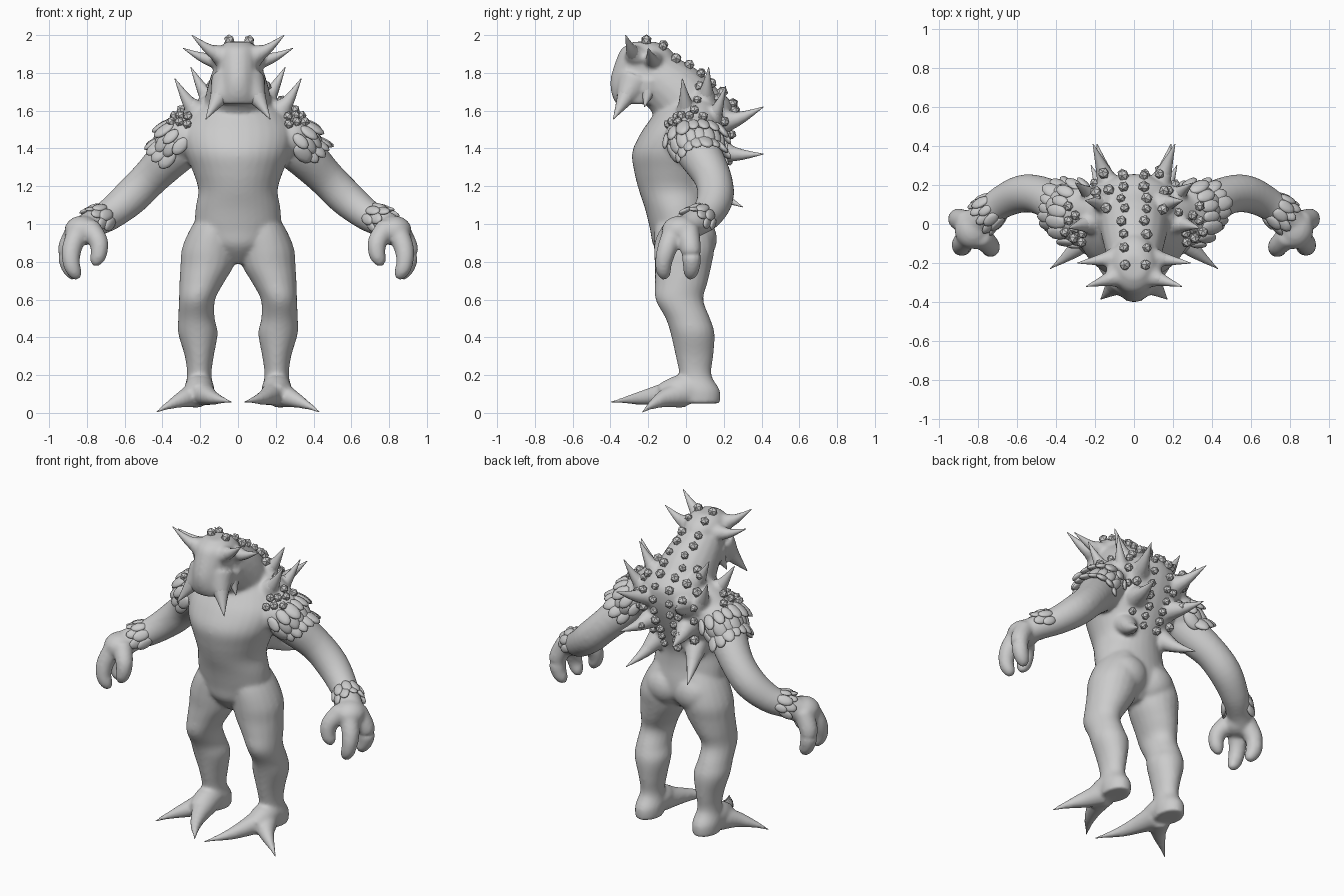
import bpy, bmesh, math, random
from mathutils import Vector, Matrix
from mathutils.bvhtree import BVHTree

if "Cube" in bpy.data.objects:
    bpy.data.objects.remove(bpy.data.objects["Cube"])

random.seed(4)
grey = bpy.data.materials.new("stone grey")
grey.diffuse_color = (0.6, 0.6, 0.6, 1)
grey.use_nodes = True
grey.node_tree.nodes["Principled BSDF"].inputs["Base Color"].default_value = grey.diffuse_color


def catmull(a, b, c, d, t):
    return [0.5 * (2 * q + (r - p) * t + (2 * p - 5 * q + 4 * r - s) * t * t
                   + (3 * q - p - 3 * r + s) * t ** 3) for p, q, r, s in zip(a, b, c, d)]


def tube(bm, pts, side=1, n=20, flat=False, steps=4):
    """Smooth closed loft through (x, y, z, radius_x, radius_y) stations."""
    pts = [(p[0] * side, p[1], p[2], p[3], p[-1]) for p in pts]
    ext = [pts[0]] + pts + [pts[-1]]
    path = [catmull(*ext[i:i + 4], k / steps) for i in range(len(pts) - 1) for k in range(steps)]
    path.append(pts[-1])
    rings = []
    for i, p in enumerate(path):
        tan = Vector(path[min(i + 1, len(path) - 1)][:3]) - Vector(path[max(i - 1, 0)][:3])
        q = Matrix.Identity(3) if flat else tan.to_track_quat('Z', 'Y').to_matrix()
        ra, rb = max(p[3], .002), max(p[4], .002)
        rings.append([bm.verts.new(Vector(p[:3]) + q @ Vector(
            (ra * math.cos(a), rb * math.sin(a), 0)))
            for a in (2 * math.pi * k / n for k in range(n))])
    for r, s in zip(rings, rings[1:]):
        for k in range(n):
            bm.faces.new((r[k], r[(k + 1) % n], s[(k + 1) % n], s[k]))
    bm.faces.new(rings[0][::-1])
    bm.faces.new(rings[-1])


def ball(bm, loc, size, rot=None, sub=3):
    m = Matrix.Translation(loc) @ (rot or Matrix.Identity(3)).to_4x4() @ Matrix.Diagonal((*size, 1))
    bmesh.ops.create_icosphere(bm, subdivisions=sub, radius=1, matrix=m)


def spike(bm, base, tip, r, side=1, bend=.016, root=False):
    """Curved thorn; with root=True only its thicker lower part."""
    b, t = Vector(base), Vector(tip)
    m = b.lerp(t, .5) - Vector((0, 0, bend))
    if root:
        tube(bm, [(*b, r * 1.12), (*b.lerp(m, .5), r * .8), (*m, r * .47)], side, n=16)
    else:
        tube(bm, [(*b, r), (*m, r * .48), (*t, .002)], side, n=12)


def finish(name, bm, smooth=True):
    bmesh.ops.recalc_face_normals(bm, faces=bm.faces)
    me = bpy.data.meshes.new(name)
    bm.to_mesh(me)
    bm.free()
    me.materials.append(grey)
    for f in me.polygons:
        f.use_smooth = smooth
    ob = bpy.data.objects.new(name, me)
    bpy.context.collection.objects.link(ob)
    return ob


# ---- horns, chin barbs, spikes, claws: (base, tip, radius)
groups = {
    "head_horns": [((.06, -.26, 1.88), (.245, -.32, 2.0), .06),
                   ((.07, -.17, 1.86), (.29, -.2, 1.93), .058)],
    "chin_barbs": [((.055, -.275, 1.75), (.17, -.385, 1.555), .085),
                   ((.085, -.19, 1.74), (.14, -.22, 1.62), .06)],
    "shoulder_spikes": [((.2, .01, 1.57), (.335, -.02, 1.77), .068),
                        ((.13, .1, 1.64), (.25, .12, 1.83), .065),
                        ((.2, .13, 1.54), (.30, .21, 1.73), .06)],
    "back_spikes": [((.11, .15, 1.53), (.21, .41, 1.62), .075),
                    ((.11, .12, 1.4), (.19, .41, 1.37), .075),
                    ((.12, .06, 1.25), (.22, .3, 1.09), .07)],
    "toe_claws": [((.11, -.28, .073), (.035, -.395, .058), .024),
                  ((.35, -.17, .048), (.43, -.23, .005), .024)],
}

# ---- body: torso, neck, head, limbs and thorn roots fused into one skin
bm = bmesh.new()
tube(bm, [(0, -.02, .79, .04, .07), (0, -.02, .88, .17, .15), (0, -.025, .97, .225, .165),
          (0, -.045, 1.08, .225, .172), (0, -.06, 1.18, .21, .19), (0, -.055, 1.28, .24, .22),
          (0, -.04, 1.38, .28, .245), (0, 0, 1.48, .30, .24), (0, .035, 1.56, .27, .22),
          (0, .06, 1.64, .2, .185), (0, .06, 1.72, .1, .1)], n=32, flat=True)
tube(bm, [(0, .08, 1.5, .2), (0, -.02, 1.66, .175), (0, -.13, 1.76, .148), (0, -.2, 1.82, .125)])
tube(bm, [(0, -.22, 1.965, .06, .06), (0, -.215, 1.93, .105, .125), (0, -.21, 1.87, .118, .16),
          (0, -.23, 1.77, .115, .17), (0, -.25, 1.69, .12, .145), (0, -.27, 1.635, .115, .1)],
     flat=True)
for s in (1, -1):
    ball(bm, (s * .10, .035, .92), (.14, .13, .13))                # buttock
    ball(bm, (s * .28, .045, 1.455), (.13, .16, .125))             # shoulder
    ball(bm, (s * .09, -.26, 1.89), (.055, .065, .05))             # brow
    tube(bm, [(.05, .06, 1.6, .12), (.18, .06, 1.54, .12), (.3, .05, 1.46, .1)], s)   # trapezius
    tube(bm, [(.10, -.02, 1.09, .075, .11), (.125, -.015, .98, .125, .15),
              (.15, -.01, .87, .147, .16), (.163, -.015, .78, .142, .15),
              (.192, -.025, .69, .118, .14), (.217, -.035, .6, .096, .127),
              (.22, .01, .5, .097, .118), (.212, .035, .42, .105, .117),
              (.205, .045, .3, .077, .1), (.205, .05, .2, .065, .085),
              (.205, .07, .12, .08, .11), (.205, .08, .05, .075, .1)], s, flat=True)   # leg
    tube(bm, [(.205, .1, .12, .07), (.205, -.02, .125, .08), (.2, -.13, .095, .058)], s)
    tube(bm, [(.2, -.04, .11, .075), (.16, -.17, .09, .05), (.11, -.28, .073, .029),
              (.035, -.39, .06, .005)], s)                         # inner toe
    tube(bm, [(.215, -.02, .1, .075), (.28, -.11, .078, .05), (.35, -.17, .048, .028),
              (.43, -.23, .01, .005)], s)                          # outer toe
    tube(bm, [(.2, .02, 1.47, .11), (.32, .06, 1.39, .118), (.46, .14, 1.25, .1),
              (.57, .155, 1.14, .097), (.68, .11, 1.05, .084), (.77, .04, 1.0, .074),
              (.82, 0, .97, .074)], s)                             # arm
    ball(bm, (s * .825, -.03, .965), (.095, .1, .08))              # palm
    tube(bm, [(.85, .01, .97, .06), (.9, .025, .87, .055), (.897, .03, .79, .048),
              (.873, .025, .735, .037), (.862, .025, .708, .016)], s)  # back finger
    tube(bm, [(.84, -.06, .97, .058), (.88, -.1, .87, .053), (.882, -.12, .79, .046),
              (.86, -.115, .735, .036), (.85, -.11, .708, .016)], s)   # front finger
    tube(bm, [(.79, -.06, .98, .06), (.74, -.11, .91, .052), (.735, -.125, .85, .046),
              (.75, -.125, .805, .036), (.757, -.122, .778, .016)], s)  # thumb
    for name, items in groups.items():
        for b, t, r in items:
            if name != "toe_claws":
                spike(bm, b, t, r, s, 0 if "chin" in name else .016, True)
body = finish("body", bm)
mod = body.modifiers.new("fuse", 'REMESH')
mod.mode, mod.voxel_size, mod.use_smooth_shade = 'VOXEL', .011, True
mod = body.modifiers.new("soften", 'SMOOTH')
mod.factor, mod.iterations = .5, 9
bpy.context.view_layer.update()
skin = BVHTree.FromObject(body, bpy.context.evaluated_depsgraph_get())


def on_skin(target, direction, far):
    """First skin point met when looking from far outside towards target."""
    d = Vector(direction).normalized()
    return skin.ray_cast(Vector(target) + d * far, -d, far)[:2]


# ---- pointed ends of the thorns
for name, items in groups.items():
    bm = bmesh.new()
    for b, t, r in items:
        for s in (1, -1):
            spike(bm, b, t, r, s, 0 if "claw" in name or "chin" in name else .016)
    finish(name, bm)

# ---- knobs: pairs down the spine, outer rows, shoulder clusters
bm = bmesh.new()


def knob(target, direction, size):
    p, n = on_skin(target, direction, 1.0)
    if p:
        rot = n.to_track_quat('Z', 'Y').to_matrix()
        ball(bm, p + n * size * .35, (size, size, size), rot, sub=1)


for s in (1, -1):
    for x, lo, hi, step in ((.055, -26, 98, 9), (.13, -16, 50, 13), (.2, 8, 45, 12)):
        for a in range(lo, hi, step):
            d = (0, math.cos(math.radians(a)), math.sin(math.radians(a)))
            knob((s * x * (.8 + .4 * random.random()), -.2, 1.4), d, random.uniform(.024, .032))
    for x, y in ((.26, -.08), (.3, -.06), (.25, -.03), (.29, -.01), (.28, .06), (.32, .03),
                 (.32, .1), (.34, -.03)):
        knob((s * x, y, 1.45), (.1 * s, -.1, 1), .027)
finish("skin_knobs", bm, False)


# ---- overlapping leaf scales on shoulders and wrists
def scale_rows(name, start, axis, rows, arc, count, size, lift):
    bm = bmesh.new()
    for s in (1, -1):
        d = Vector((axis[0] * s, axis[1], axis[2])).normalized()
        up = (Vector((0, 0, 1)) - d * d.z).normalized()
        across = d.cross(up)
        for i, t in enumerate(rows):
            c = Vector((start[0] * s, start[1], start[2])) + d * t
            for k in range(count):
                a = math.radians(arc) * (2 * (k + .5 * (i % 2)) / (count - .5) - 1)
                p, n = on_skin(c, up * math.cos(a) + across * math.sin(a), .24)
                if not p:
                    continue
                along = (d - n * d.dot(n)).normalized() + n * .35
                along.normalize()
                wide = along.cross(n).normalized()
                rot = Matrix((wide, along, wide.cross(along))).transposed()
                g = size * random.uniform(.85, 1.2)
                ball(bm, p + n * lift + along * g * .4, (g * .62, g, g * .28), rot, sub=2)
    finish(name, bm)


scale_rows("shoulder_scales", (.24, .045, 1.51), (.62, .14, -.7), (.07, .125, .175), 105, 9,
           .056, .003)
scale_rows("wrist_scales", (.71, .09, 1.03), (.75, -.55, -.4), (.01, .05), 105, 6, .045, 0)
